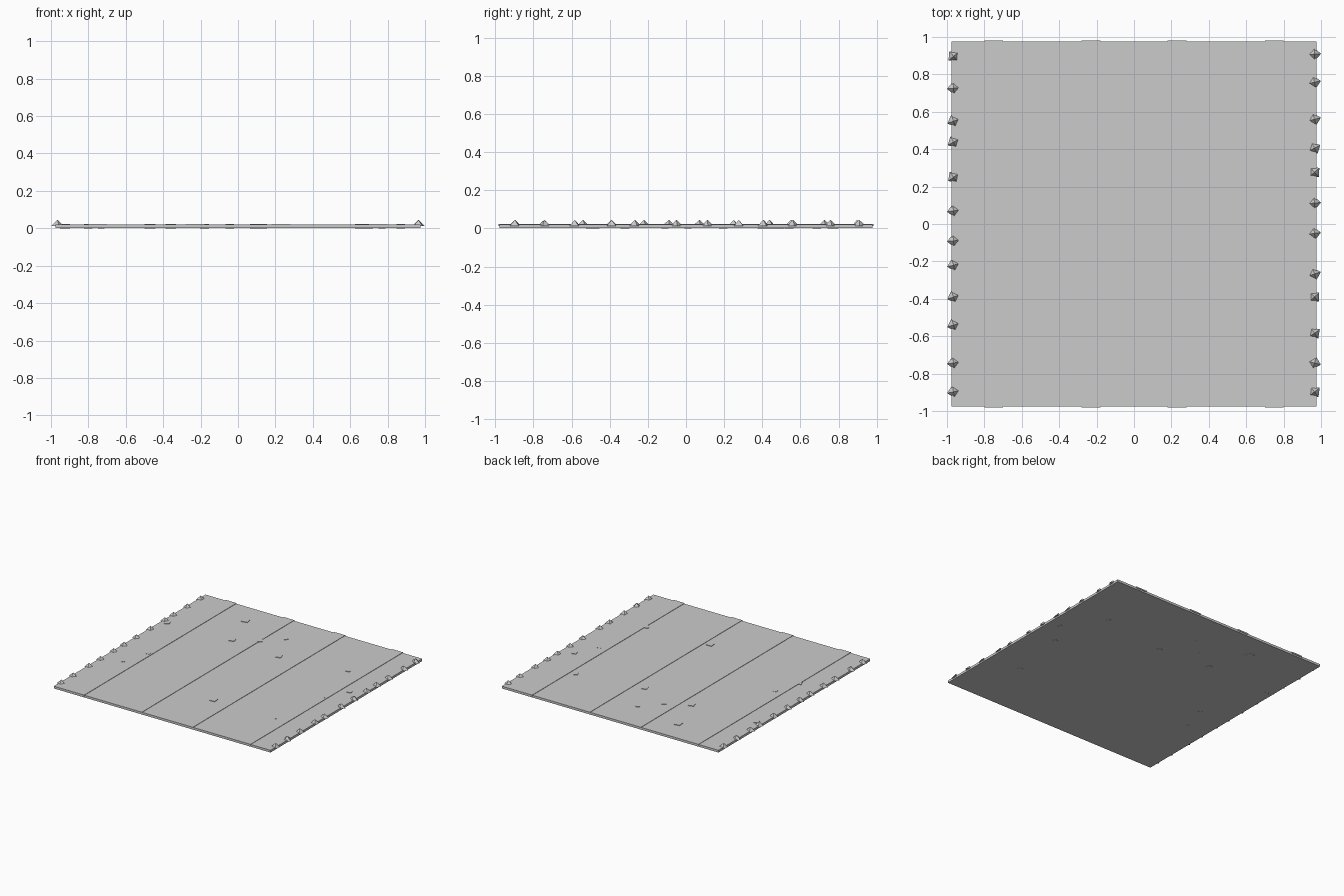
import bpy
from math import radians


def box(name, size, center, angle=0):
    bpy.ops.mesh.primitive_cube_add(size=1, location=center, rotation=(0, 0, radians(angle)))
    ob = bpy.context.object
    ob.name = name
    ob.scale = size
    bpy.ops.object.transform_apply(location=False, rotation=True, scale=True)
    return ob


def edge_stone(name, x, y, angle):
    bpy.ops.mesh.primitive_cone_add(vertices=4, radius1=0.035, radius2=0, depth=0.033,
                                    location=(x, y, 0.0285), rotation=(0, 0, radians(angle)))
    bpy.context.object.name = name


# Road bed
box("road_bed", (1.954, 1.954, 0.0185), (0, 0, 0.01025))

# Raised wheel tracks, slightly longer than the bed
for i, x in enumerate((-0.75, -0.23, 0.23, 0.75)):
    box(f"wheel_track_{i}", (0.1, 1.964, 0.01), (x, 0, 0.0175))

# Pyramid stones along both edges: (y, turn)
left = [(0.897, 40), (0.726, 5), (0.55, 20), (0.438, 28), (0.25, 35), (0.07, 8),
        (-0.09, 5), (-0.22, 15), (-0.39, 20), (-0.54, 18), (-0.743, 8), (-0.897, 12)]
right = [(0.908, 3), (0.758, 12), (0.56, 15), (0.406, 28), (0.277, 42), (0.112, 5),
         (-0.05, 8), (-0.267, 18), (-0.39, 44), (-0.583, 35), (-0.743, 75), (-0.897, 38)]
for side, row, x in (("left", left, -0.965), ("right", right, 0.965)):
    for i, (y, turn) in enumerate(row):
        edge_stone(f"{side}_edge_stone_{i}", x, y, turn)

# Flat pebbles sunk through the bed: (x, y, width, turn)
pebbles = [(-0.47, 0.77, 0.05, 10), (-0.36, 0.44, 0.045, 15), (-0.045, 0.685, 0.032, 40),
           (0.09, 0.40, 0.04, 20), (0.65, 0.49, 0.034, 30), (0.87, 0.195, 0.036, 15),
           (0.13, -0.50, 0.045, 5), (-0.18, 0.54, 0.035, 35), (-0.80, -0.32, 0.035, 25),
           (-0.73, -0.11, 0.03, 10), (-0.925, 0.41, 0.04, 20), (0.695, -0.48, 0.04, 30),
           (0.77, 0.01, 0.03, 15)]
for i, (x, y, w, turn) in enumerate(pebbles):
    box(f"pebble_{i}", (w, w, 0.0235), (x, y, 0.01175), turn)
